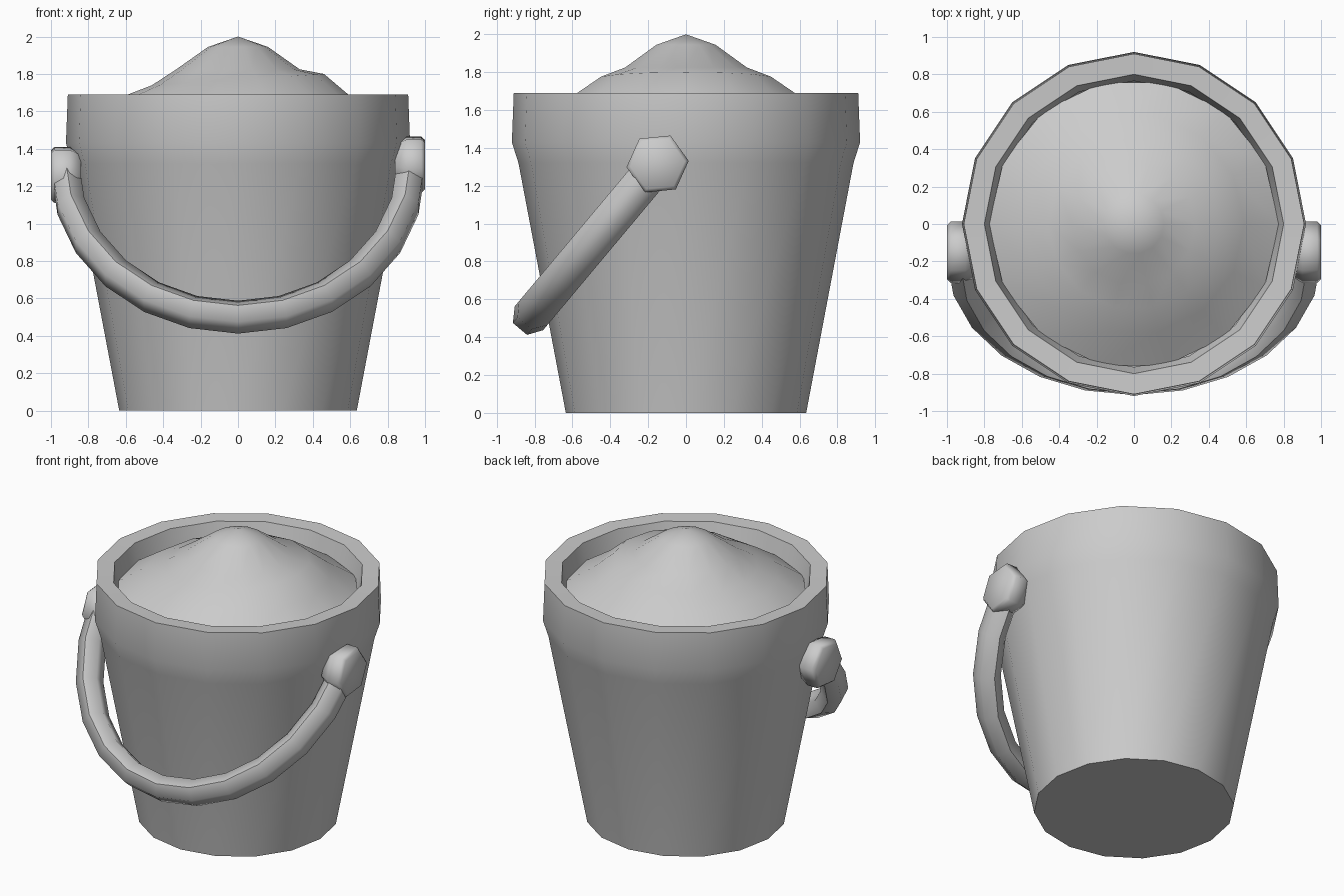
import bpy, bmesh, math
from mathutils import Vector

if "Cube" in bpy.data.objects:
    bpy.data.objects.remove(bpy.data.objects["Cube"])

mat = bpy.data.materials.new("plain grey")
mat.diffuse_color = (0.6, 0.6, 0.6, 1)
mat.use_nodes = True
mat.node_tree.nodes["Principled BSDF"].inputs["Base Color"].default_value = mat.diffuse_color


def finish(name, bm, angle=60):
    bmesh.ops.recalc_face_normals(bm, faces=bm.faces)
    me = bpy.data.meshes.new(name)
    bm.to_mesh(me)
    bm.free()
    me.materials.append(mat)
    ob = bpy.data.objects.new(name, me)
    bpy.context.collection.objects.link(ob)
    bpy.ops.object.select_all(action='DESELECT')
    ob.select_set(True)
    bpy.context.view_layer.objects.active = ob
    bpy.ops.object.shade_smooth_by_angle(angle=math.radians(angle))
    return ob


def loft(bm, rings):
    """Join closed rings of points with quads; returns the vertex rings."""
    vr = [[bm.verts.new(p) for p in r] for r in rings]
    n = len(vr[0])
    for a, b in zip(vr, vr[1:]):
        for i in range(n):
            j = (i + 1) % n
            bm.faces.new((a[i], a[j], b[j], b[i]))
    return vr


def circle(r, z, n, bump=0.0):
    pts = []
    for i in range(n):
        a = 2 * math.pi * i / n
        pts.append((r * math.cos(a), r * math.sin(a), z + bump * math.cos(a)))
    return pts


# Bucket: tapered wall, slight lip, rim and inner wall down to the sand
bm = bmesh.new()
profile = [(0.635, 0.0), (0.885, 1.32), (0.92, 1.43), (0.91, 1.69),
           (0.80, 1.685), (0.765, 1.54)]
rings = loft(bm, [circle(r, z, 16) for r, z in profile])
bm.faces.new(rings[0])
finish("bucket", bm)

# Sand heap: low cone with an uneven shoulder
bm = bmesh.new()
heap = [(0.775, 1.57, 0.0), (0.59, 1.69, 0.0), (0.46, 1.77, 0.03),
        (0.33, 1.825, 0.0), (0.16, 1.945, 0.0)]
rings = loft(bm, [circle(r, z, 14, b) for r, z, b in heap])
tip = bm.verts.new((0, 0, 2.0))
top = rings[-1]
for i in range(len(top)):
    bm.faces.new((top[i], top[(i + 1) % len(top)], tip))
finish("sand_heap", bm)

# Handle: six-sided bar swept along a tilted half ellipse
pivot = Vector((0, -0.16, 1.30))
drop = Vector((0, -0.67, -0.80))
normal = Vector((1, 0, 0)).cross(drop).normalized()
steps = 12
rings = []
for k in range(steps + 1):
    a = math.pi * k / steps
    centre = pivot + Vector((0.925 * math.cos(a), 0, 0)) + drop * math.sin(a)
    tangent = (Vector((-0.925 * math.sin(a), 0, 0)) + drop * math.cos(a)).normalized()
    side = tangent.cross(normal).normalized()
    ring = []
    for i in range(6):
        t = 2 * math.pi * i / 6
        ring.append(centre + normal * 0.098 * math.cos(t) + side * 0.085 * math.sin(t))
    rings.append(ring)
bm = bmesh.new()
vr = loft(bm, rings)
bm.faces.new(vr[0])
bm.faces.new(vr[-1])
finish("handle", bm)

# Pivot knobs: six-sided discs, one a little lower than the other
for name, s, z in (("right_knob", 1, 1.315), ("left_knob", -1, 1.26)):
    bm = bmesh.new()
    rings = []
    for x, r in ((0.84, 0.13), (0.90, 0.165), (0.98, 0.165), (1.0, 0.145)):
        rings.append([(s * x, -0.15 + r * math.cos(math.pi * i / 3 + 0.1),
                       z + r * math.sin(math.pi * i / 3 + 0.1)) for i in range(6)])
    vr = loft(bm, rings)
    bm.faces.new(vr[0])
    bm.faces.new(vr[-1])
    finish(name, bm, 65)
